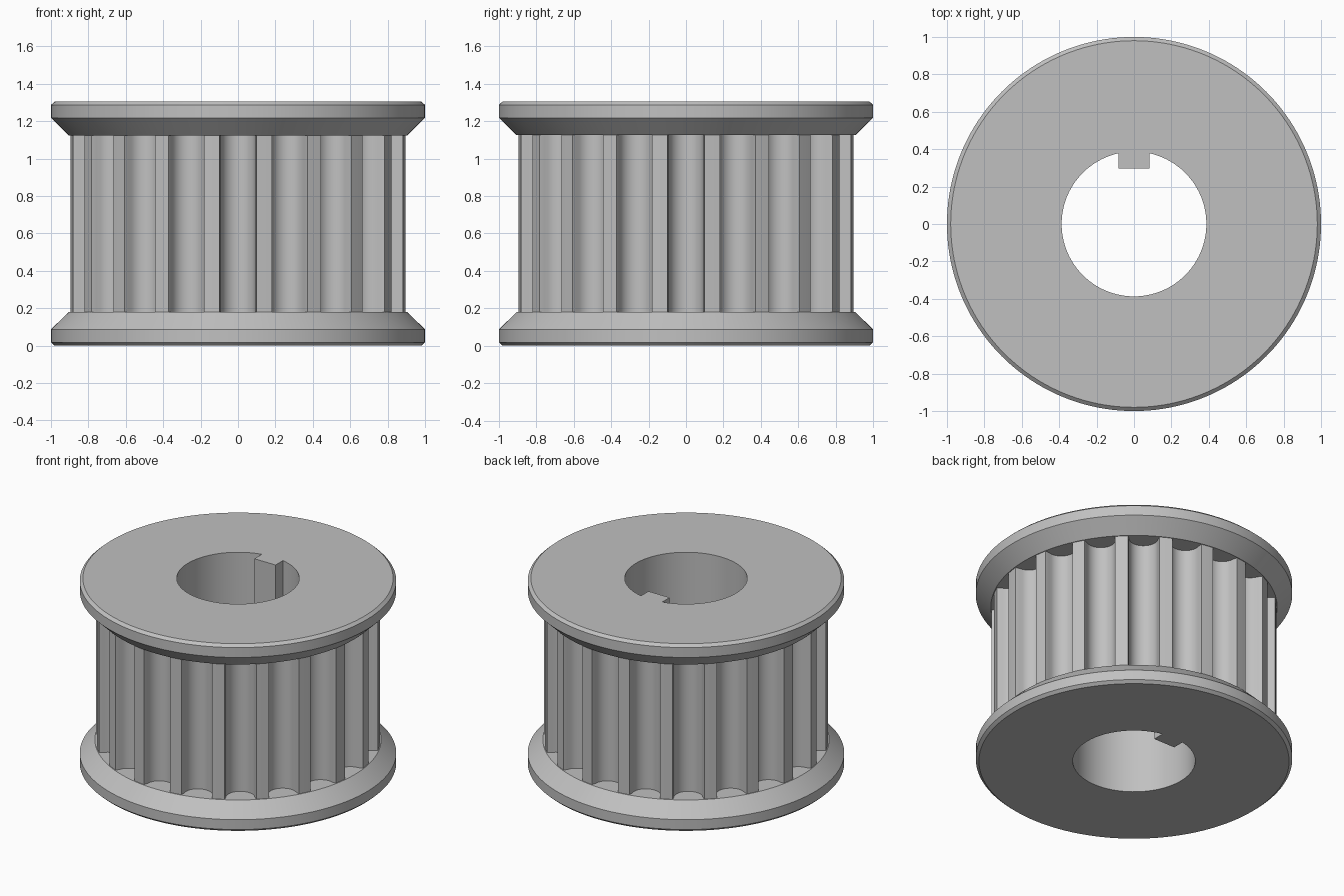
import bpy, bmesh
from math import sin, cos, pi, radians, asin

if "Cube" in bpy.data.objects:
    bpy.data.objects.remove(bpy.data.objects["Cube"], do_unlink=True)

HEIGHT = 1.305
LEDGE = 0.18          # flange thickness
TEETH = 20
TIP = 0.9             # tooth tip radius
MOUTH = 0.1           # half width of a groove at the tips
ROOT = 0.092          # radius of the rounded groove bottom
DEPTH = 0.125
BORE = 0.387
KEY_HALF, KEY_Y = 0.082, 0.297


def circle(r, n=160):
    return [(r * cos(2 * pi * i / n), r * sin(2 * pi * i / n)) for i in range(n)]


def toothed_outline():
    """Closed outline with one round-bottomed groove per tooth."""
    centre = TIP - DEPTH + ROOT
    edge = asin(MOUTH / TIP)
    groove = [(TIP * cos(edge), -MOUTH)]
    steps = 12
    for i in range(steps + 1):
        a = -pi / 2 + pi * i / steps
        groove.append((centre - ROOT * cos(a), ROOT * sin(a)))
    groove.append((TIP * cos(edge), MOUTH))
    groove.append((TIP * cos(pi / TEETH), TIP * sin(pi / TEETH)))
    pts = []
    for t in range(TEETH):
        c, s = cos(2 * pi * t / TEETH), sin(2 * pi * t / TEETH)
        pts += [(x * c - y * s, x * s + y * c) for x, y in groove]
    return pts


def bore_outline(n=96):
    """Round bore with a rectangular key on its back side."""
    a = asin(KEY_HALF / BORE)
    start, sweep = pi / 2 + a, 2 * pi - 2 * a
    pts = [(BORE * cos(start + sweep * i / n), BORE * sin(start + sweep * i / n))
           for i in range(n + 1)]
    return pts + [(KEY_HALF, KEY_Y), (-KEY_HALF, KEY_Y)]


bm = bmesh.new()


def loop(points, z):
    vs = [bm.verts.new((x, y, z)) for x, y in points]
    for i, v in enumerate(vs):
        bm.edges.new((v, vs[(i + 1) % len(vs)]))
    return vs


def wall(a, b):
    n = len(a)
    for i in range(n):
        j = (i + 1) % n
        bm.faces.new((a[i], a[j], b[j], b[i]))


def flat_ring(outer, inner):
    edges = [bm.edges.get((vs[i - 1], vs[i])) for vs in (outer, inner)
             for i in range(len(vs))]
    bmesh.ops.triangle_fill(bm, edges=edges, use_beauty=True)


# Flanges: end face, chamfer, rim, cone and inner ledge, mirrored top to bottom
flange = [(0.98, 0), (1.0, 0.018), (1.0, 0.087), (0.905, LEDGE)]
drum, bore = [], []
for top in (False, True):
    level = (lambda z: HEIGHT - z) if top else (lambda z: z)
    rings = [loop(circle(r), level(z)) for r, z in flange]
    for a, b in zip(rings, rings[1:]):
        wall(a, b)
    drum.append(loop(toothed_outline(), level(LEDGE)))
    bore.append(loop(bore_outline(), level(0)))
    flat_ring(rings[-1], drum[-1])
    flat_ring(rings[0], bore[-1])

# Toothed drum and keyed bore
wall(*drum)
wall(*bore)
bmesh.ops.recalc_face_normals(bm, faces=bm.faces)

mesh = bpy.data.meshes.new("toothed_pulley")
bm.to_mesh(mesh)
bm.free()
pulley = bpy.data.objects.new("toothed_pulley", mesh)
bpy.context.collection.objects.link(pulley)

# Plain metal grey
grey = bpy.data.materials.new("metal_grey")
grey.use_nodes = True
colour = (0.53, 0.53, 0.53, 1)
grey.diffuse_color = colour
grey.node_tree.nodes["Principled BSDF"].inputs["Base Color"].default_value = colour
mesh.materials.append(grey)

bpy.ops.object.select_all(action="DESELECT")
pulley.select_set(True)
bpy.context.view_layer.objects.active = pulley
bpy.ops.object.shade_smooth_by_angle(angle=radians(30))
